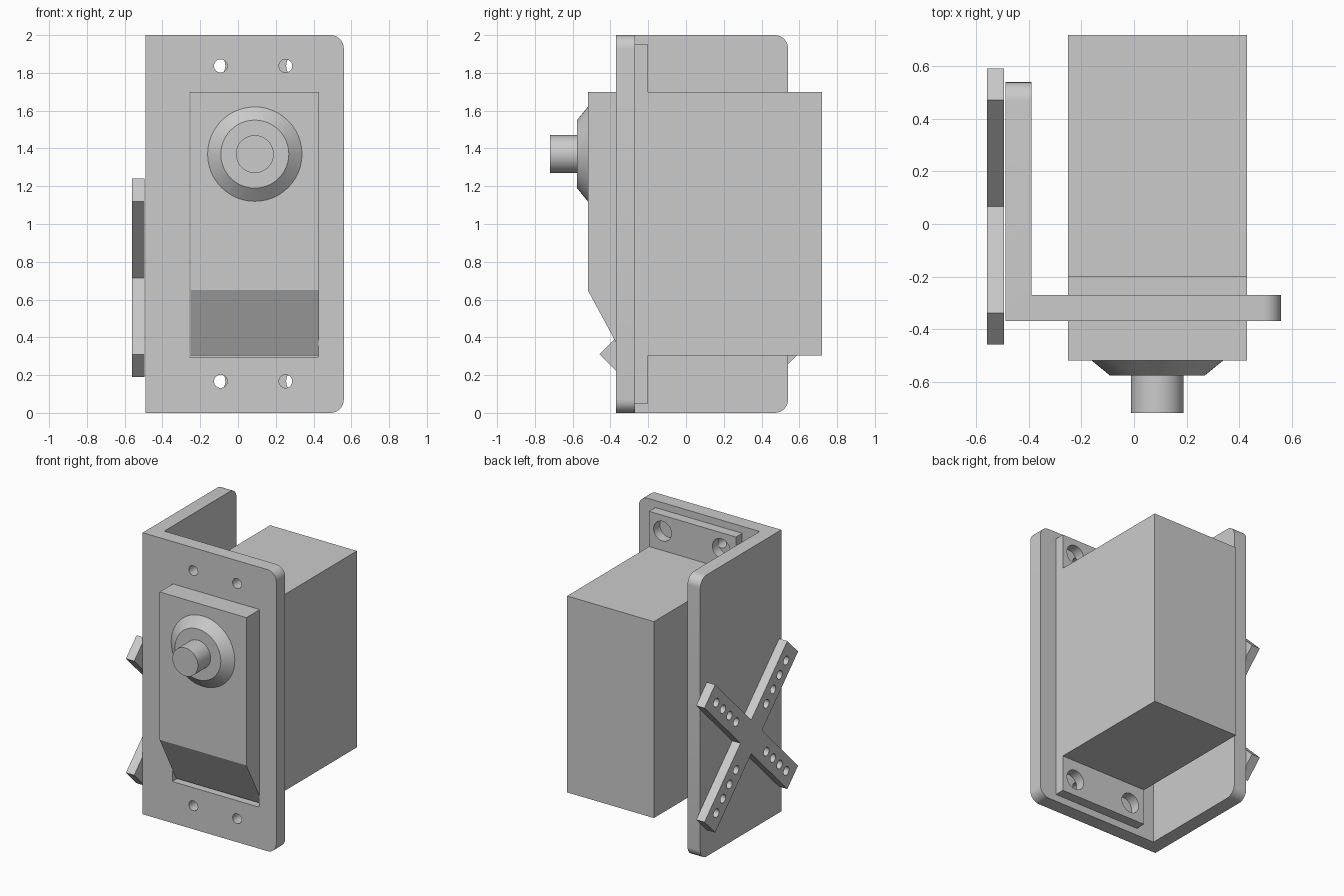
import bpy, bmesh, math
from mathutils import Matrix, Vector

if "Cube" in bpy.data.objects:
    bpy.data.objects.remove(bpy.data.objects["Cube"])

grey = bpy.data.materials.new("plain grey")
grey.diffuse_color = (0.6, 0.6, 0.6, 1)
grey.use_nodes = True
grey.node_tree.nodes["Principled BSDF"].inputs["Base Color"].default_value = grey.diffuse_color

# how profile (u, v) and depth d map to xyz for each extrusion axis
MAP = {'X': lambda u, v, d: (d, u, v),
       'Y': lambda u, v, d: (u, d, v),
       'Z': lambda u, v, d: (u, v, d)}
TURN = {'X': Matrix.Rotation(math.pi / 2, 4, 'Y'),
        'Y': Matrix.Rotation(math.pi / 2, 4, 'X')}


def finish(name, bm):
    bmesh.ops.recalc_face_normals(bm, faces=bm.faces[:])
    me = bpy.data.meshes.new(name)
    bm.to_mesh(me)
    bm.free()
    me.materials.append(grey)
    ob = bpy.data.objects.new(name, me)
    bpy.context.collection.objects.link(ob)
    return ob


def prism(pts, axis, a, b):
    bm = bmesh.new()
    lo = [bm.verts.new(MAP[axis](u, v, a)) for u, v in pts]
    hi = [bm.verts.new(MAP[axis](u, v, b)) for u, v in pts]
    bm.faces.new(lo)
    bm.faces.new(hi)
    n = len(pts)
    for i in range(n):
        j = (i + 1) % n
        bm.faces.new((lo[i], lo[j], hi[j], hi[i]))
    return bm


def rect(u0, u1, v0, v1):
    return [(u0, v0), (u1, v0), (u1, v1), (u0, v1)]


def cylinders(spots, r, axis, a, b):
    bm = bmesh.new()
    for u, v in spots:
        m = Matrix.Translation(MAP[axis](u, v, (a + b) / 2)) @ TURN[axis]
        bmesh.ops.create_cone(bm, cap_ends=True, segments=32, radius1=r,
                              radius2=r, depth=b - a, matrix=m)
    return bm


def activate(ob):
    bpy.ops.object.select_all(action='DESELECT')
    ob.select_set(True)
    bpy.context.view_layer.objects.active = ob


def cut(ob, bm):
    cutter = finish("cutter", bm)
    cutter.hide_render = True
    mod = ob.modifiers.new("cut", 'BOOLEAN')
    mod.operation = 'DIFFERENCE'
    mod.solver = 'EXACT'
    mod.object = cutter
    activate(ob)
    bpy.ops.object.modifier_apply(modifier=mod.name)
    bpy.data.objects.remove(cutter)


def smooth(ob):
    activate(ob)
    bpy.ops.object.shade_smooth_by_angle(angle=math.radians(30))


# L-shaped bracket with rounded free corners
bm = prism([(-.49, -.37), (.56, -.37), (.56, -.27), (-.39, -.27),
            (-.39, .54), (-.49, .54)], 'Z', 0, 2)
corners = []
for e in bm.edges:
    p, q = (v.co for v in e.verts)
    if abs(p.z - q.z) < 1e-4:
        if min(p.x, q.x) > .55 or min(p.y, q.y) > .53:
            corners.append(e)
bmesh.ops.bevel(bm, geom=corners, offset=.07, segments=8, profile=.5,
                affect='EDGES')
bracket = finish("bracket", bm)
cut(bracket, prism(rect(-.257, .425, .295, 1.695), 'Y', -.5, -.1))
cut(bracket, cylinders([(x, z) for x in (-.092, .252) for z in (.167, 1.837)],
                       .035, 'Y', -.5, -.1))
smooth(bracket)

# motor body with sloped lower front
finish("motor_body", prism([(-.52, 1.7), (.72, 1.7), (.72, .305),
                            (-.334, .305), (-.52, .65)], 'X', -.252, .43))

# mounting flanges above and below the body
for name, z0, z1, zh in (("lower_flange", .05, .305, .167),
                         ("upper_flange", 1.7, 1.95, 1.837)):
    flange = finish(name, prism(rect(-.252, .43, z0, z1), 'Y', -.27, -.2))
    cut(flange, cylinders([(-.137, zh), (.325, zh)], .07, 'Y', -.4, -.1))
    smooth(flange)

# tapered collar and output shaft
for name, r0, r1, y0, y1 in (("collar", .25, .18, -.52, -.577),
                             ("output_shaft", .1, .1, -.577, -.72)):
    bm = bmesh.new()
    m = Matrix.Translation((.089, (y0 + y1) / 2, 1.37)) @ TURN['Y']
    bmesh.ops.create_cone(bm, cap_ends=True, segments=48, radius1=r0,
                          radius2=r1, depth=y0 - y1, matrix=m)
    smooth(finish(name, bm))

# cross-shaped horn on the outer side, with four holes in each arm
CY, CZ, W, L = .067, .715, .085, .658
outline, holes = [], []
for k in range(4):
    turn = Matrix.Rotation(math.radians(45 + 90 * k), 2)
    for p in ((L, -W), (L, W), (W, W)):
        v = turn @ Vector(p)
        outline.append((CY + v.x, CZ + v.y))
    for d in (.24, .345, .45, .555):
        v = turn @ Vector((d, 0))
        holes.append((CY + v.x, CZ + v.y))
horn = finish("cross_horn", prism(outline, 'X', -.56, -.495))
cut(horn, cylinders(holes, .03, 'X', -.7, -.4))
smooth(horn)
